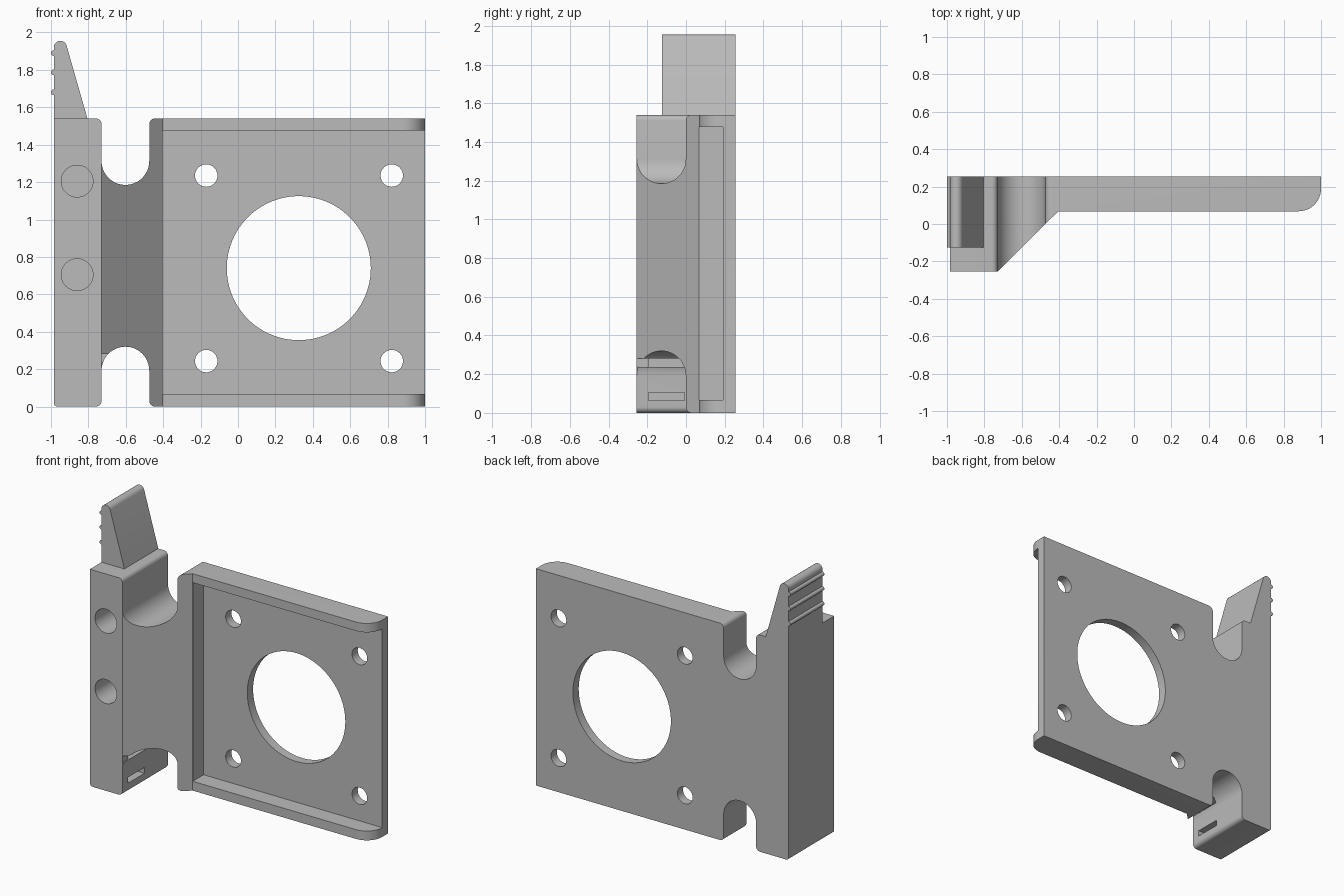
import bpy, bmesh
from math import sin, cos, pi, radians

cube = bpy.data.objects.get("Cube")
if cube:
    bpy.data.objects.remove(cube, do_unlink=True)

grey = bpy.data.materials.new("plain grey")
grey.use_nodes = True
COLOUR = (0.5, 0.5, 0.5, 1)
grey.diffuse_color = COLOUR
grey.node_tree.nodes["Principled BSDF"].inputs["Base Color"].default_value = COLOUR

HEIGHT, FRONT, BACK, LEFT = 1.54, -0.255, 0.255, -0.985


def arc(cx, cy, r, start, end, steps=12):
    """Points along an arc, angles in degrees."""
    angles = [radians(start + (end - start) * i / steps) for i in range(steps + 1)]
    return [(cx + r * cos(a), cy + r * sin(a)) for a in angles]


def prism(name, points, low, high, axis):
    """Extrude a closed outline: (x, y) along z, or (x, z) along y."""
    place = {"z": lambda p, d: (p[0], p[1], d), "y": lambda p, d: (p[0], d, p[1])}[axis]
    bm = bmesh.new()
    a = [bm.verts.new(place(p, low)) for p in points]
    b = [bm.verts.new(place(p, high)) for p in points]
    n = len(points)
    bm.faces.new(a)
    bm.faces.new(b[::-1])
    for i in range(n):
        bm.faces.new((a[i], b[i], b[(i + 1) % n], a[(i + 1) % n]))
    bmesh.ops.recalc_face_normals(bm, faces=bm.faces)
    mesh = bpy.data.meshes.new(name)
    bm.to_mesh(mesh)
    bm.free()
    mesh.materials.append(grey)
    obj = bpy.data.objects.new(name, mesh)
    bpy.context.collection.objects.link(obj)
    return obj


def activate(obj):
    bpy.ops.object.select_all(action="DESELECT")
    obj.select_set(True)
    bpy.context.view_layer.objects.active = obj


def cut(target, cutter):
    """Subtract a cutter and discard it."""
    cutter.hide_render = True
    mod = target.modifiers.new("cut", "BOOLEAN")
    mod.operation, mod.solver, mod.object = "DIFFERENCE", "EXACT", cutter
    activate(target)
    bpy.ops.object.modifier_apply(modifier=mod.name)
    bpy.data.objects.remove(cutter, do_unlink=True)


def box(name, x, y, z):
    return prism(name, [(x[0], y[0]), (x[1], y[0]), (x[1], y[1]), (x[0], y[1])], *z, "z")


def hole(x, z, r, y0, y1, steps=48):
    return prism("hole_cutter", arc(x, z, r, 0, 360, steps)[:-1], y0, y1, "y")


# Bracket: clamp block, sloping web and motor plate in one plan outline
outline = [(LEFT, BACK), (LEFT, FRONT), (-0.73, FRONT), (-0.405, 0.068)]
outline += arc(0.88, 0.188, 0.12, -90, 0) + [(1.0, BACK)]
bracket = prism("mounting_bracket", outline, 0, HEIGHT, "z")

# Slightly rounded lower outer edge
bm = bmesh.new()
bm.from_mesh(bracket.data)
edge = [e for e in bm.edges
        if all(v.co.z < 0.001 and v.co.x < LEFT + 0.001 for v in e.verts)]
bmesh.ops.bevel(bm, geom=edge, offset=0.02, segments=4, profile=0.5, affect="EDGES")
bm.to_mesh(bracket.data)
bm.free()

# Recessed front of the plate, open at the free end
cut(bracket, box("recess_cutter", (-0.403, 1.2), (-0.2, 0.19), (0.066, 1.477)))

# Rounded notches above and below the web, with softened mouths
NOTCH_X, NOTCH_R, LIP = -0.602, 0.1275, 0.03
left, right = NOTCH_X - NOTCH_R, NOTCH_X + NOTCH_R
for is_top, depth in ((True, 0.355), (False, 0.32)):
    side = [(left - LIP, -0.1)] + arc(left - LIP, LIP, LIP, -90, 0, 6)
    side += arc(NOTCH_X, depth - NOTCH_R, NOTCH_R, 180, 0, 24)
    side += arc(right + LIP, LIP, LIP, 180, 270, 6) + [(right + LIP, -0.1)]
    if is_top:
        side = [(x, HEIGHT - z) for x, z in side]
    cut(bracket, prism("notch_cutter", side, -0.4, 0.4, "y"))

# Motor opening and its four screw holes
cut(bracket, hole(0.325, 0.74, 0.385, -0.3, 0.4, 96))
for x in (-0.17, 0.822):
    for z in (0.243, 1.235):
        cut(bracket, hole(x, z, 0.06, -0.3, 0.4))

# Blind holes in the front of the clamp block
for z in (0.705, 1.205):
    cut(bracket, hole(-0.86, z, 0.085, -0.4, 0.1))

# Strap slots in the inner side of the clamp block
cut(bracket, box("slot_cutter", (-0.9, -0.65), (-0.195, -0.008), (0.065, 0.106)))
cut(bracket, box("slot_cutter", (-0.9, -0.65), (-0.195, -0.008), (0.236, 0.28)))
cut(bracket, box("slot_cutter", (-0.7295, -0.65), (-0.3, -0.19), (0.236, 0.28)))

# Tapered release lever with a rounded tip
profile = [(-0.805, HEIGHT)] + arc(-0.95, 1.92, 0.035, 16, 180, 14) + [(LEFT, HEIGHT)]
lever = prism("release_lever", profile, -0.125, BACK, "y")

# Grip ridges across the lever
ridges = [prism("grip_ridge", arc(LEFT, z, 0.015, 0, 360, 16)[:-1], -0.125, BACK, "y")
          for z in (1.68, 1.787, 1.89)]

for obj in [bracket, lever] + ridges:
    activate(obj)
    bpy.ops.object.shade_smooth_by_angle(angle=radians(30))
